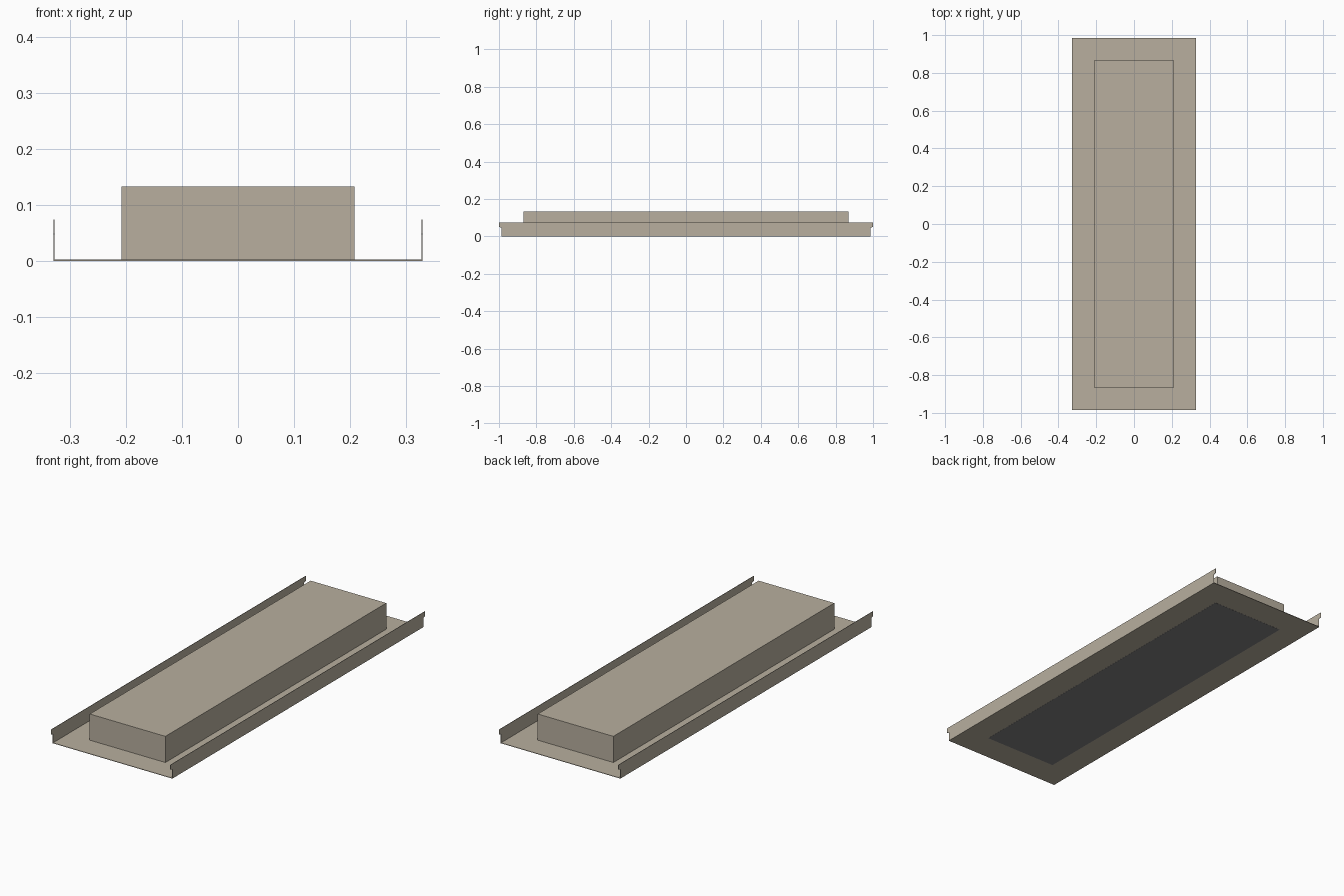
import bpy, bmesh

cube = bpy.data.objects.get("Cube")
if cube:
    bpy.data.objects.remove(cube, do_unlink=True)


def material(name, rgb):
    m = bpy.data.materials.new(name)
    m.use_nodes = True
    m.diffuse_color = (*rgb, 1)
    m.node_tree.nodes["Principled BSDF"].inputs["Base Color"].default_value = (*rgb, 1)
    return m


beige = material("beige metal", (0.48, 0.43, 0.345))
grey = material("grey diffuser", (0.216, 0.216, 0.216))


def finish(name, bm, mat):
    bmesh.ops.recalc_face_normals(bm, faces=bm.faces)
    mesh = bpy.data.meshes.new(name)
    bm.to_mesh(mesh)
    bm.free()
    mesh.materials.append(mat)
    obj = bpy.data.objects.new(name, mesh)
    bpy.context.collection.objects.link(obj)
    return obj


def box(name, width, length, z0, z1, mat):
    bm = bmesh.new()
    bmesh.ops.create_cube(bm, size=1)
    for v in bm.verts:
        v.co.x *= width
        v.co.y *= length
        v.co.z = z1 if v.co.z > 0 else z0
    return finish(name, bm, mat)


HALF_W, HALF_L, SHEET = 0.329, 0.986, 0.003

# Thin base tray, raised housing and the light panel underneath
box("base_plate", 2 * HALF_W, 2 * HALF_L, 0.0005, SHEET, beige)
box("housing", 0.416, 1.735, SHEET, 0.133, beige)
box("diffuser_panel", 0.40, 1.69, 0, 0.0015, grey)

# Upright side flanges with a small tab at the top of each end
half = [(HALF_L, 0.0005), (HALF_L, 0.046), (1.0, 0.05), (1.0, 0.074)]
outline = half + [(-y, z) for y, z in reversed(half)]
for name, side in (("left_flange", 1), ("right_flange", -1)):
    bm = bmesh.new()
    face = bm.faces.new([bm.verts.new((side * HALF_W, y, z)) for y, z in outline])
    ext = bmesh.ops.extrude_face_region(bm, geom=[face])
    for v in ext["geom"]:
        if isinstance(v, bmesh.types.BMVert):
            v.co.x -= side * 0.002
    finish(name, bm, beige)
